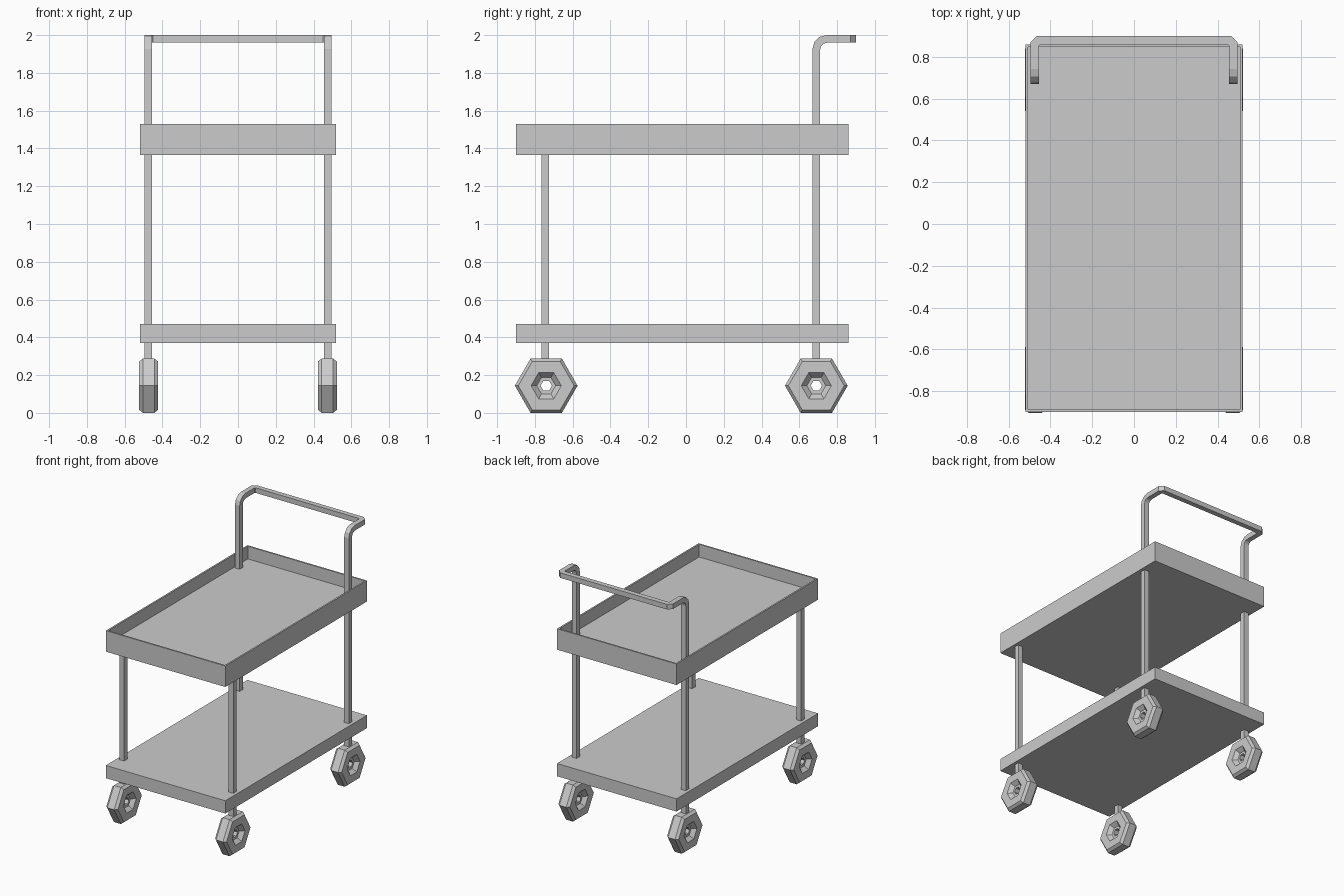
import bpy, bmesh, math
from mathutils import Vector

if "Cube" in bpy.data.objects:
    bpy.data.objects.remove(bpy.data.objects["Cube"])

POST_X, FRONT_Y, BACK_Y = 0.475, -0.745, 0.69
HALF = 0.02                      # half thickness of the square tube
POST_BOTTOM = 0.275


def finish(name, bm):
    bmesh.ops.recalc_face_normals(bm, faces=bm.faces)
    mesh = bpy.data.meshes.new(name)
    bm.to_mesh(mesh)
    bm.free()
    obj = bpy.data.objects.new(name, mesh)
    bpy.context.collection.objects.link(obj)
    return obj


def add_box(bm, lo, hi):
    verts = bmesh.ops.create_cube(bm, size=1)["verts"]
    for v in verts:
        v.co = Vector([lo[i] + (v.co[i] + 0.5) * (hi[i] - lo[i]) for i in range(3)])
    return verts


def sweep(name, path):
    """Square tube along a path that starts vertically, with mitred corners."""
    bm = bmesh.new()
    path = [Vector(p) for p in path]
    ring = [path[0] + Vector((sx * HALF, sy * HALF, 0))
            for sx, sy in ((-1, -1), (1, -1), (1, 1), (-1, 1))]
    prev = first = [bm.verts.new(c) for c in ring]
    for i in range(1, len(path)):
        d = (path[i] - path[i - 1]).normalized()
        nxt = (path[i + 1] - path[i]).normalized() if i + 1 < len(path) else d
        n = (d + nxt).normalized()
        ring = [c + d * ((path[i] - c).dot(n) / d.dot(n)) for c in ring]
        cur = [bm.verts.new(c) for c in ring]
        for k in range(4):
            j = (k + 1) % 4
            bm.faces.new((prev[k], prev[j], cur[j], cur[k]))
        prev = cur
    bm.faces.new(first)
    bm.faces.new(prev)
    return finish(name, bm)


def wheel(name, cx, cy, cz=0.144, sides=6):
    """Six-sided wheel turned around the x axis, with recessed hub and bore."""
    half = [(0.03, 0.02), (0.05, 0.02), (0.08, 0.05), (0.148, 0.05), (0.166, 0.03)]
    profile = half + [(r, -x) for r, x in reversed(half)]
    bm = bmesh.new()
    rings = []
    for s in range(sides):
        a = 2 * math.pi * s / sides
        rings.append([bm.verts.new((cx + x, cy + r * math.cos(a), cz + r * math.sin(a)))
                      for r, x in profile])
    n = len(profile)
    for s in range(sides):
        a, b = rings[s], rings[(s + 1) % sides]
        for k in range(n):
            j = (k + 1) % n
            bm.faces.new((a[k], a[j], b[j], b[k]))
    return finish(name, bm)


# Lower shelf
bm = bmesh.new()
add_box(bm, (-0.52, -0.90, 0.37), (0.52, 0.86, 0.47))
finish("lower_shelf", bm)

# Upper tray: box with inset, sunken floor
bm = bmesh.new()
add_box(bm, (-0.52, -0.90, 1.365), (0.52, 0.86, 1.53))
top = max(bm.faces, key=lambda f: f.calc_center_median().z)
bmesh.ops.inset_region(bm, faces=[top], thickness=0.018)
floor = bmesh.ops.extrude_discrete_faces(bm, faces=[top])["faces"][0]
bmesh.ops.translate(bm, verts=floor.verts, vec=(0, 0, -0.10))
finish("upper_tray", bm)

# Rear posts and push handle as one bent tube
R, TOP, BAR_Y, C = 0.055, 1.98, 0.88, 0.018
side = [(POST_X, BACK_Y, POST_BOTTOM)]
for i in range(4):
    a = math.pi / 2 * i / 3
    side.append((POST_X, BACK_Y + R * (1 - math.cos(a)), TOP - R + R * math.sin(a)))
side += [(POST_X, BAR_Y - C, TOP), (POST_X - C, BAR_Y, TOP)]
sweep("rear_posts_and_handle", [(-x, y, z) for x, y, z in side] + side[::-1])

# Front posts and wheels
for label, s in (("left", -1), ("right", 1)):
    sweep(f"front_post_{label}", [(s * POST_X, FRONT_Y, POST_BOTTOM),
                                  (s * POST_X, FRONT_Y, 1.40)])
    wheel(f"front_wheel_{label}", s * 0.473, FRONT_Y + 0.005)
    wheel(f"rear_wheel_{label}", s * 0.473, BACK_Y)
